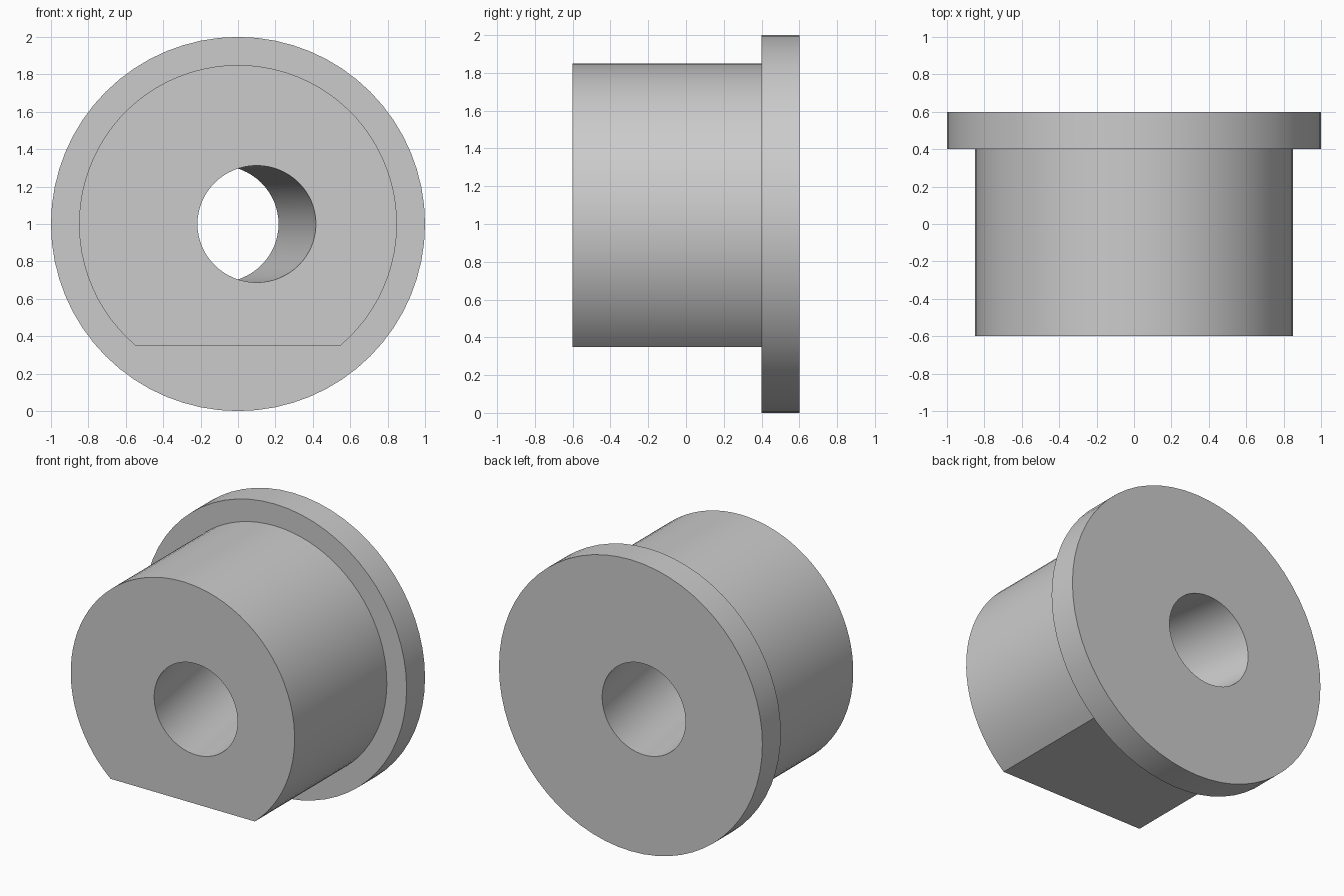
import bpy
import bmesh
import math
from mathutils import Matrix, Vector

cube = bpy.data.objects.get("Cube")
if cube:
    bpy.data.objects.remove(cube, do_unlink=True)

AXIS_Z = 1.0
SEGMENTS = 64

grey = bpy.data.materials.new("plain grey")
grey.use_nodes = True
colour = (0.6, 0.6, 0.6, 1)
grey.diffuse_color = colour
grey.node_tree.nodes["Principled BSDF"].inputs["Base Color"].default_value = colour


def arc(radius, start, end, count):
    """Points along an arc in the x-z plane."""
    step = (end - start) / count
    return [(radius * math.cos(start + i * step), AXIS_Z + radius * math.sin(start + i * step))
            for i in range(count + 1)]


def prism(name, outline, y0, y1):
    """Extrude an x-z outline from y0 to y1."""
    bm = bmesh.new()
    face = bm.faces.new([bm.verts.new((x, y0, z)) for x, z in outline])
    grown = bmesh.ops.extrude_face_region(bm, geom=[face])["geom"]
    moved = [v for v in grown if isinstance(v, bmesh.types.BMVert)]
    bmesh.ops.translate(bm, verts=moved, vec=(0, y1 - y0, 0))
    bmesh.ops.recalc_face_normals(bm, faces=bm.faces)
    mesh = bpy.data.meshes.new(name)
    bm.to_mesh(mesh)
    bm.free()
    mesh.materials.append(grey)
    obj = bpy.data.objects.new(name, mesh)
    bpy.context.collection.objects.link(obj)
    return obj


def combine(target, tool, operation):
    """Apply a boolean and remove the tool."""
    bpy.context.view_layer.objects.active = target
    mod = target.modifiers.new("boolean", "BOOLEAN")
    mod.operation = operation
    mod.solver = "EXACT"
    mod.object = tool
    bpy.ops.object.modifier_apply(modifier=mod.name)
    bpy.data.objects.remove(tool, do_unlink=True)


# Barrel with a flat along its underside
flat = math.asin(0.65 / 0.85)
bushing = prism("flanged_bushing", arc(0.85, -flat, math.pi + flat, SEGMENTS), -0.6, 0.5)

# Round flange at the back
flange = prism("flange", arc(1.0, 0, math.tau, SEGMENTS)[:-1], 0.4, 0.6)
combine(bushing, flange, "UNION")

# Slanted bore, running from right of centre at the front to left at the back
bore = prism("bore_cutter", arc(0.3125, 0, math.tau, SEGMENTS)[:-1], -1, 1)
pivot = Vector((0, 0, AXIS_Z))
tilt = Matrix.Rotation(math.atan2(0.2, 1.2), 4, "Z")
bore.data.transform(Matrix.Translation(pivot) @ tilt @ Matrix.Translation(-pivot))
combine(bushing, bore, "DIFFERENCE")

# Smooth round walls, crisp rims
bpy.ops.object.select_all(action="DESELECT")
bushing.select_set(True)
bpy.context.view_layer.objects.active = bushing
bpy.ops.object.shade_smooth_by_angle(angle=math.radians(30))
